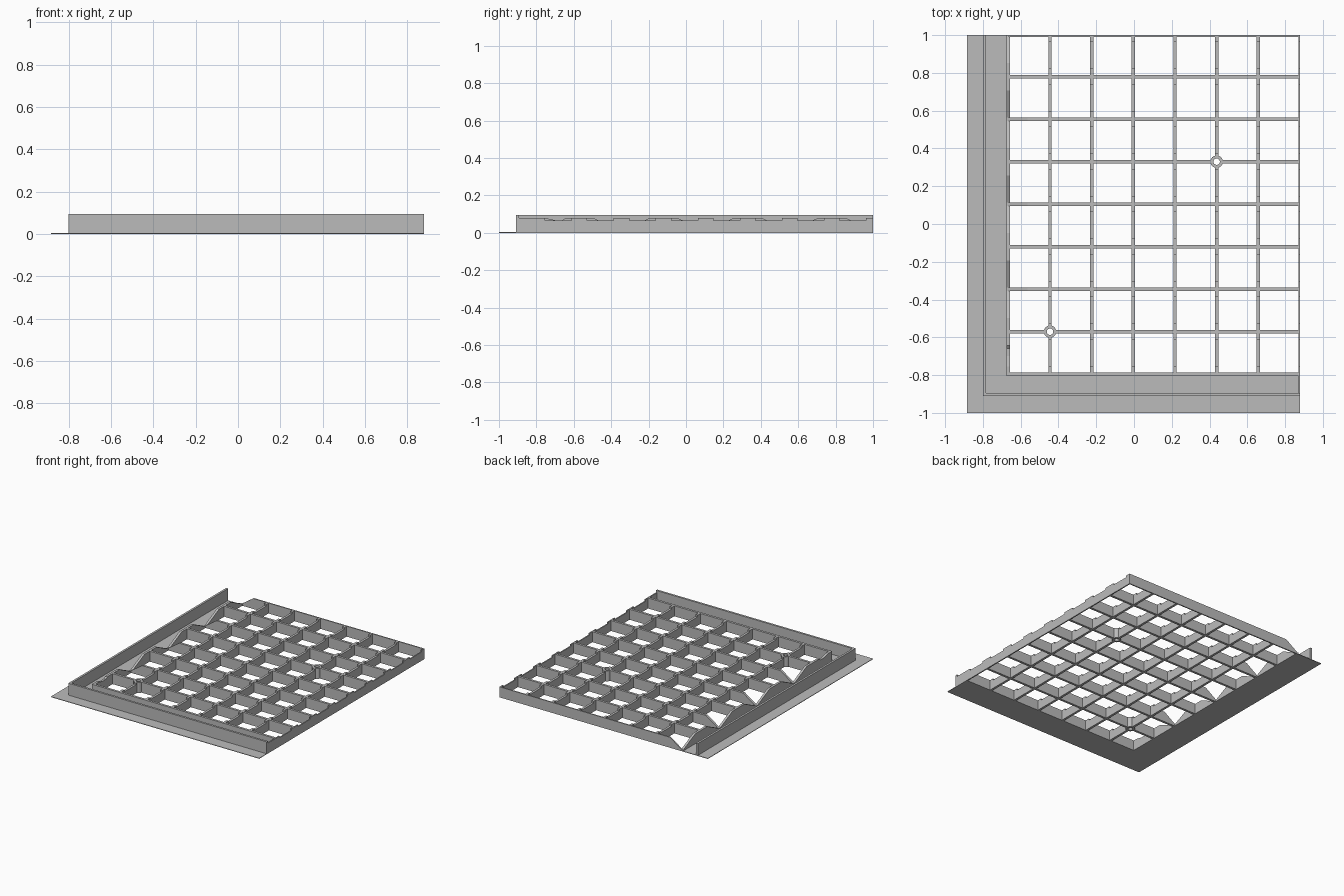
import bpy, bmesh, math
from mathutils import Vector

if "Cube" in bpy.data.objects:
    bpy.data.objects.remove(bpy.data.objects["Cube"], do_unlink=True)

grey = bpy.data.materials.new("plain grey")
grey.use_nodes = True
colour = (0.5, 0.5, 0.5, 1)
grey.diffuse_color = colour
grey.node_tree.nodes["Principled BSDF"].inputs["Base Color"].default_value = colour


def finish(name, bm):
    bmesh.ops.recalc_face_normals(bm, faces=bm.faces)
    mesh = bpy.data.meshes.new(name)
    bm.to_mesh(mesh)
    bm.free()
    mesh.materials.append(grey)
    obj = bpy.data.objects.new(name, mesh)
    bpy.context.collection.objects.link(obj)
    return obj


def prism(name, points, offset):
    """Extrude a closed outline along an offset."""
    bm = bmesh.new()
    face = bm.faces.new([bm.verts.new(p) for p in points])
    new = bmesh.ops.extrude_face_region(bm, geom=[face])["geom"]
    verts = [v for v in new if isinstance(v, bmesh.types.BMVert)]
    bmesh.ops.translate(bm, verts=verts, vec=Vector(offset))
    return finish(name, bm)


def wall_x(name, y0, y1, outline):
    return prism(name, [(x, y0, z) for x, z in outline], (0, y1 - y0, 0))


def wall_y(name, x0, x1, outline):
    return prism(name, [(x0, y, z) for y, z in outline], (x1 - x0, 0, 0))


LEFT, RIGHT, FRONT, BACK = -0.675, 0.88, -0.804, 1.0
OUT_X, OUT_Y = -0.885, -1.0
LIP_X, LIP_Y, LIP_T, LIP_H = -0.80, -0.91, 0.016, 0.095
HIGH, LOW, VALLEY, T, BASE = 0.08, 0.067, 0.012, 0.018, 0.004
PITCH = 0.225
rows = [-0.795 + PITCH * i for i in range(9)]
columns = [-0.665 + 0.2205 * i for i in range(8)]
rings = [(1, 1), (5, 5)]

# Thin L-shaped flange
prism("base_flange", [(OUT_X, OUT_Y, 0), (RIGHT, OUT_Y, 0), (RIGHT, FRONT, 0),
                      (LEFT, FRONT, 0), (LEFT, BACK, 0), (OUT_X, BACK, 0)], (0, 0, BASE))

# Raised L-shaped outer lip
ix, iy = LIP_X + LIP_T, LIP_Y + LIP_T
prism("outer_lip", [(LIP_X, LIP_Y, 0), (RIGHT, LIP_Y, 0), (RIGHT, iy, 0),
                    (ix, iy, 0), (ix, BACK, 0), (LIP_X, BACK, 0)], (0, 0, LIP_H))

# Cross bars; every second one ramps down at its left end
for i, y in enumerate(rows):
    y0, y1 = y - T / 2, min(y + T / 2, BACK)
    if i == 8:
        y0 = BACK - T / 2
    start = [(LEFT, HIGH), (LEFT, 0)]
    if i % 2 == 0 and i > 0:
        start = [(LEFT + 0.11, HIGH), (LEFT + 0.01, VALLEY), (LEFT, VALLEY), (LEFT, 0)]
    end = RIGHT
    for c, r in rings:
        if r == i:
            x = columns[c]
            wall_x("cross_bar_right", y0, y1, [(x + 0.025, HIGH), (x + 0.025, 0),
                                               (RIGHT, 0), (RIGHT, HIGH)])
            end = x - 0.025
    wall_x("cross_bar", y0, y1, start + [(end, 0), (end, HIGH)])


def stepped(a, b):
    """Bar outline raised around every cross bar."""
    pts = [(a, 0)]
    for i, y in enumerate(rows):
        lo, hi = y - 0.042, y + 0.042
        if hi <= a or lo >= b:
            continue
        lo, hi = max(lo, a), min(hi, b)
        pts += [(lo, LOW), (lo, HIGH), (hi, HIGH), (hi, LOW)]
    if pts[1][0] == a:
        pts.pop(1)
    elif pts[1][0] > a:
        pts.insert(1, (a, LOW))
    if pts[-1][0] == b:
        pts.pop()
    else:
        pts.append((b, LOW))
    return pts + [(b, 0)]


# Notched long bars
for c, x in enumerate(columns[1:], 1):
    x0, x1 = (x - T / 2, x + T / 2) if c < 7 else (RIGHT - 0.009, RIGHT)
    spans = [(FRONT, BACK)]
    for rc, r in rings:
        if rc == c:
            spans = [(FRONT, rows[r] - 0.025), (rows[r] + 0.025, BACK)]
    for a, b in spans:
        wall_y("long_bar", x0, x1, stepped(a, b))

# Right wall continues forward to the lip
wall_y("right_wall_front", RIGHT - 0.009, RIGHT,
       [(iy, 0), (FRONT, 0), (FRONT, HIGH), (iy, HIGH)])

# Left grid wall with peaks and valleys
zigzag = [(FRONT, 0), (FRONT, HIGH), (-0.755, HIGH), (-0.70, LOW), (-0.66, LOW)]
for y in rows[1::2]:
    if y > rows[1]:
        zigzag += [(y - 0.215, VALLEY)]
    zigzag += [(y - 0.073, HIGH), (y + 0.073, HIGH), (y + 0.215, VALLEY)]
zigzag += [(BACK, VALLEY), (BACK, 0)]
wall_y("left_grid_wall", LEFT, LEFT + T, zigzag)

# Hollow screw posts
for c, r in rings:
    bm = bmesh.new()
    n, loops = 24, []
    for radius, z in ((0.033, 0), (0.033, HIGH), (0.017, HIGH), (0.017, 0)):
        loops.append([bm.verts.new((columns[c] + radius * math.cos(k * math.tau / n),
                                    rows[r] + radius * math.sin(k * math.tau / n), z))
                      for k in range(n)])
    for a, b in zip(loops, loops[1:] + loops[:1]):
        for k in range(n):
            j = (k + 1) % n
            bm.faces.new((a[k], a[j], b[j], b[k]))
    finish("screw_post", bm)
